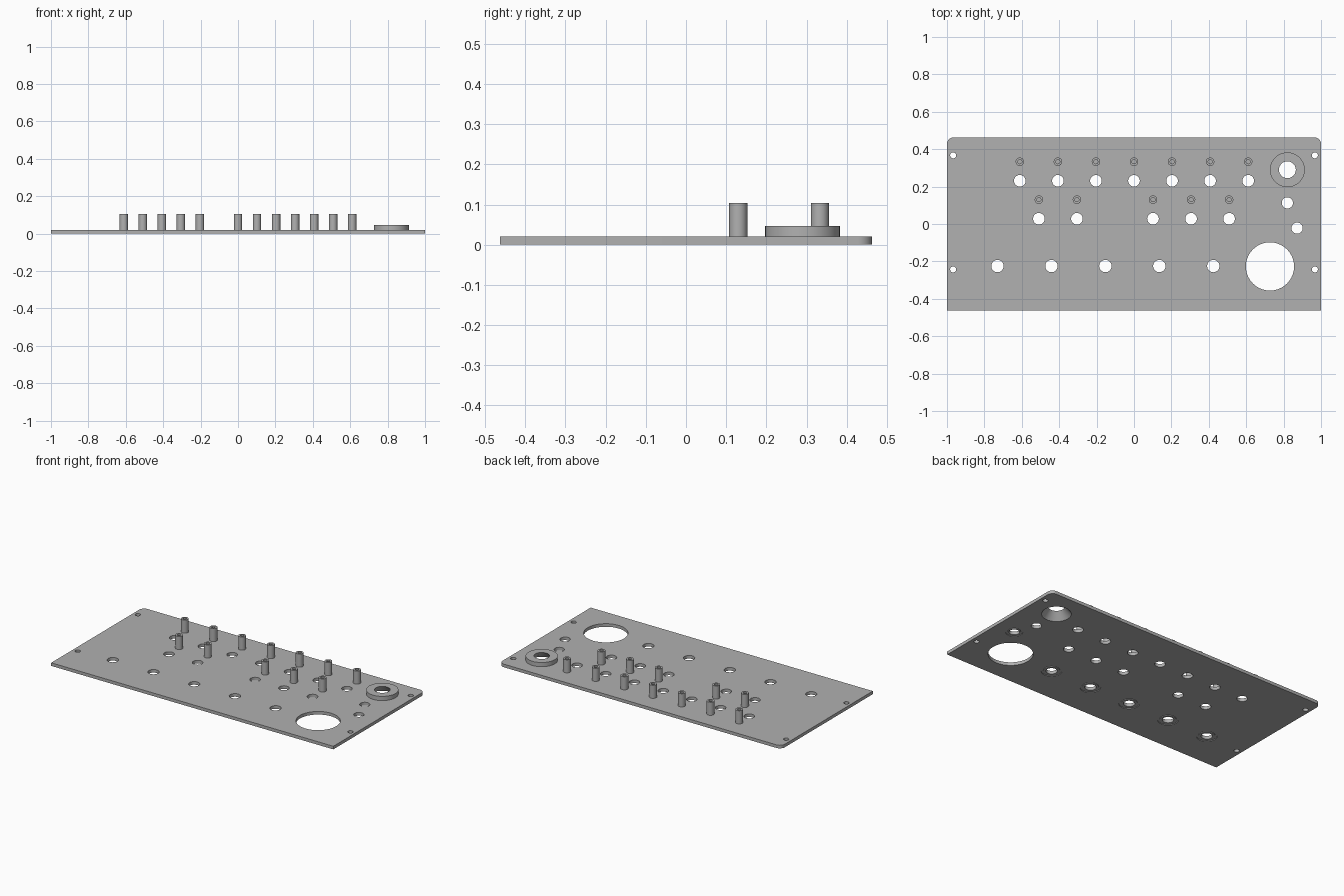
import bpy, bmesh
from math import radians, pi
from mathutils import Matrix, Vector

default = bpy.data.objects.get("Cube")
if default:
    bpy.data.objects.remove(default)

T = 0.02          # plate thickness
DEPTH = 0.463     # half depth of the plate

grey = bpy.data.materials.new("plain grey")
grey.use_nodes = True
colour = (0.44, 0.44, 0.44, 1)
grey.diffuse_color = colour
grey.node_tree.nodes["Principled BSDF"].inputs["Base Color"].default_value = colour


def finish(bm, name):
    bmesh.ops.recalc_face_normals(bm, faces=bm.faces)
    mesh = bpy.data.meshes.new(name)
    bm.to_mesh(mesh)
    bm.free()
    mesh.materials.append(grey)
    obj = bpy.data.objects.new(name, mesh)
    bpy.context.collection.objects.link(obj)
    return obj


def lathe(bm, profile, x, y, steps=32):
    """Spin a closed (radius, height) profile around a vertical axis."""
    verts = [bm.verts.new((x + r, y, z)) for r, z in profile]
    edges = [bm.edges.new((a, b)) for a, b in zip(verts, verts[1:])]
    if profile[0][0] > 0:
        edges.append(bm.edges.new((verts[-1], verts[0])))
    spun = bmesh.ops.spin(bm, geom=verts + edges, cent=(x, y, 0), axis=(0, 0, 1),
                          angle=2 * pi, steps=steps, use_duplicate=False)
    bmesh.ops.remove_doubles(bm, verts=bm.verts, dist=0.0001)


def drill(bm, x, y, r_low, r_top=None, low=-0.05, top=0.08):
    bmesh.ops.create_cone(bm, cap_ends=True, segments=40, radius1=r_low,
                          radius2=r_top or r_low, depth=top - low,
                          matrix=Matrix.Translation((x, y, (low + top) / 2)))


def smooth(obj):
    bpy.ops.object.select_all(action='DESELECT')
    obj.select_set(True)
    bpy.context.view_layer.objects.active = obj
    bpy.ops.object.shade_smooth_by_angle(angle=radians(30))


# Hole and post positions
upper_row = [i * 0.2035 for i in range(-3, 4)]
lower_row = [i * 0.2035 for i in (-2.5, -1.5, 0.5, 1.5, 2.5)]
knobs = [(-0.73 + i * 0.2885, -0.225) for i in range(5)]
dial = (0.82, 0.29)
side_knob = (0.872, -0.022)

# Plate with two rounded back corners
bm = bmesh.new()
bmesh.ops.create_cube(bm, size=1, matrix=Matrix.Translation((0, 0, T / 2))
                      @ Matrix.Diagonal((2, 2 * DEPTH, T, 1)))
corners = [e for e in bm.edges if all(v.co.y > 0 for v in e.verts)
           and abs(e.verts[0].co.z - e.verts[1].co.z) > T / 2]
bmesh.ops.bevel(bm, geom=corners, offset=0.035, segments=8, profile=0.5, affect='EDGES')
plate = finish(bm, "panel_plate")

# Drilled holes
bm = bmesh.new()
for x in upper_row:
    drill(bm, x, 0.231, 0.031)
for x in lower_row:
    drill(bm, x, 0.028, 0.031)
for x, y in knobs:
    drill(bm, x, y, 0.033)
drill(bm, *side_knob, 0.03)
drill(bm, 0.82, 0.113, 0.03)
drill(bm, 0.727, -0.227, 0.129)
for x in (-0.967, 0.967):
    for y in (0.367, -0.243):
        drill(bm, x, y, 0.016)
# Flared opening below the collar
slope = (0.085 - 0.045) / 0.047
drill(bm, *dial, 0.085 + slope * 0.02, 0.085 - slope * 0.04, -0.02, 0.04)
# Shallow ring grooves on the underside
for x, y in knobs + [side_knob]:
    r = 0.06 if y < -0.1 else 0.05
    lathe(bm, [(r, -0.01), (r, 0.004), (r - 0.012, 0.004), (r - 0.012, -0.01)], x, y, 40)
cutter = finish(bm, "hole_cutter")
cutter.hide_render = True

cut = plate.modifiers.new("holes", 'BOOLEAN')
cut.operation = 'DIFFERENCE'
cut.solver = 'EXACT'
cut.object = cutter
bpy.context.view_layer.objects.active = plate
bpy.ops.object.modifier_apply(modifier=cut.name)
bpy.data.objects.remove(cutter)
smooth(plate)

# Raised collar with a tapered bore
bm = bmesh.new()
lathe(bm, [(0.093, T), (0.093, 0.047), (0.045, 0.047), (0.085 - slope * T, T)], *dial, 48)
smooth(finish(bm, "dial_collar"))

# Hollow mounting posts
for row, y in ((upper_row, 0.333), (lower_row, 0.13)):
    for x in row:
        bm = bmesh.new()
        lathe(bm, [(0, T), (0.0225, T), (0.0225, 0.104), (0.011, 0.104),
                   (0.011, T + 0.002), (0, T + 0.002)], x, y, 32)
        smooth(finish(bm, "mounting_post"))
